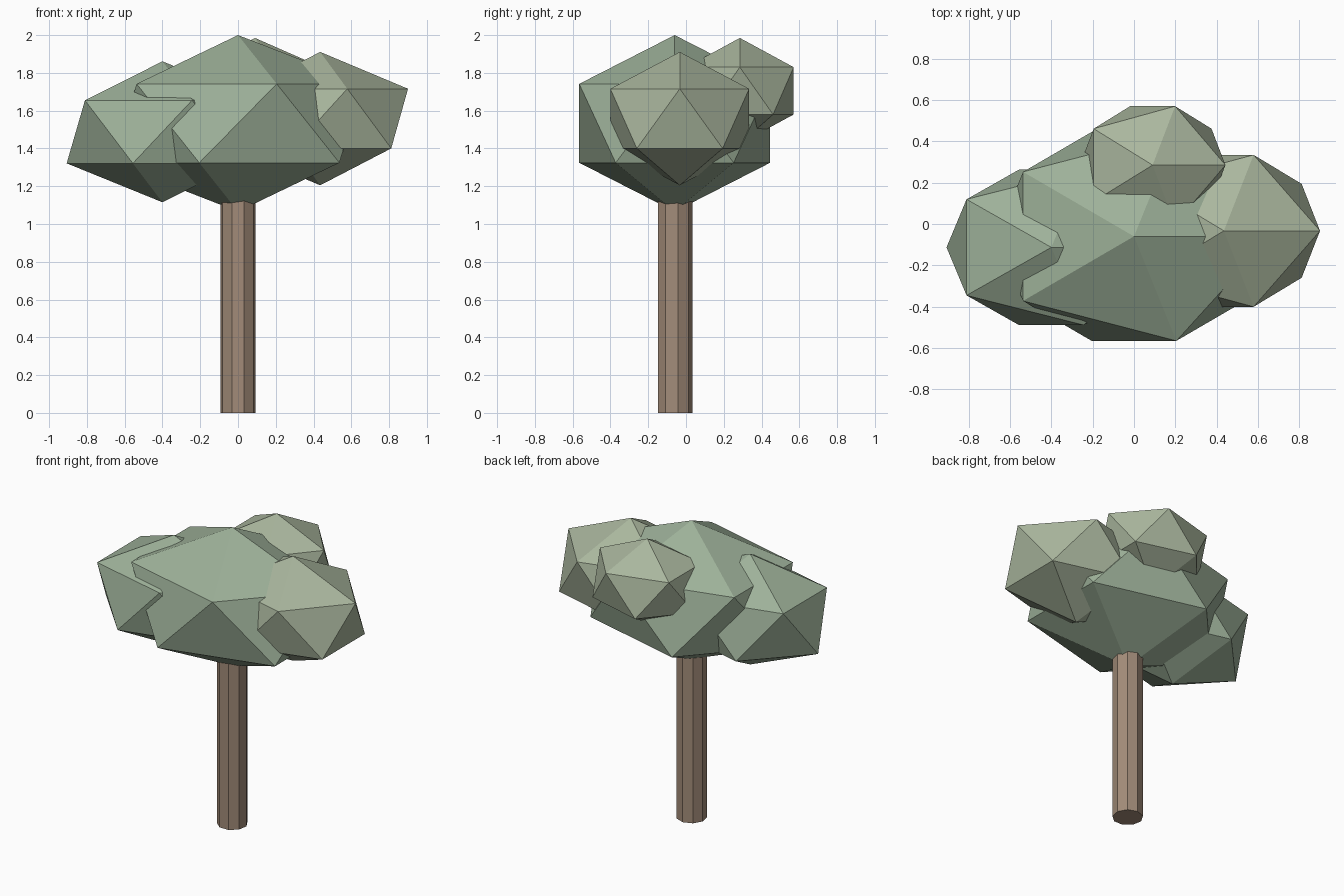
import bpy

if "Cube" in bpy.data.objects:
    bpy.data.objects.remove(bpy.data.objects["Cube"])


def material(name, rgb):
    m = bpy.data.materials.new(name)
    m.diffuse_color = (*rgb, 1)
    m.use_nodes = True
    m.node_tree.nodes["Principled BSDF"].inputs["Base Color"].default_value = m.diffuse_color
    return m


bark = material("bark", (0.36, 0.26, 0.19))
leaf = material("leaf", (0.34, 0.44, 0.32))
light_leaf = material("light_leaf", (0.40, 0.47, 0.34))

# Nine-sided trunk, its top hidden inside the crown
TRUNK_TOP = 1.25
bpy.ops.mesh.primitive_cylinder_add(vertices=9, radius=0.095, depth=TRUNK_TOP,
                                    location=(0, -0.06, TRUNK_TOP / 2))
trunk = bpy.context.object
trunk.name = "trunk"
trunk.data.materials.append(bark)


def clump(name, centre, radii, mat):
    """Flat-faced leaf clump: a stretched 20-sided icosphere."""
    bpy.ops.mesh.primitive_ico_sphere_add(subdivisions=1, radius=1, location=centre)
    ob = bpy.context.object
    ob.name = name
    ob.scale = radii
    bpy.ops.object.transform_apply(location=False, rotation=False, scale=True)
    ob.data.materials.append(mat)


# Crown of four overlapping clumps
clump("main_foliage", (0, -0.06, 1.533), (0.742, 0.594, 0.467), leaf)
clump("left_foliage", (-0.40, -0.113, 1.488), (0.567, 0.442, 0.373), leaf)
clump("right_foliage", (0.435, -0.033, 1.558), (0.52, 0.432, 0.353), light_leaf)
clump("back_foliage", (0.09, 0.285, 1.705), (0.394, 0.335, 0.28), light_leaf)
